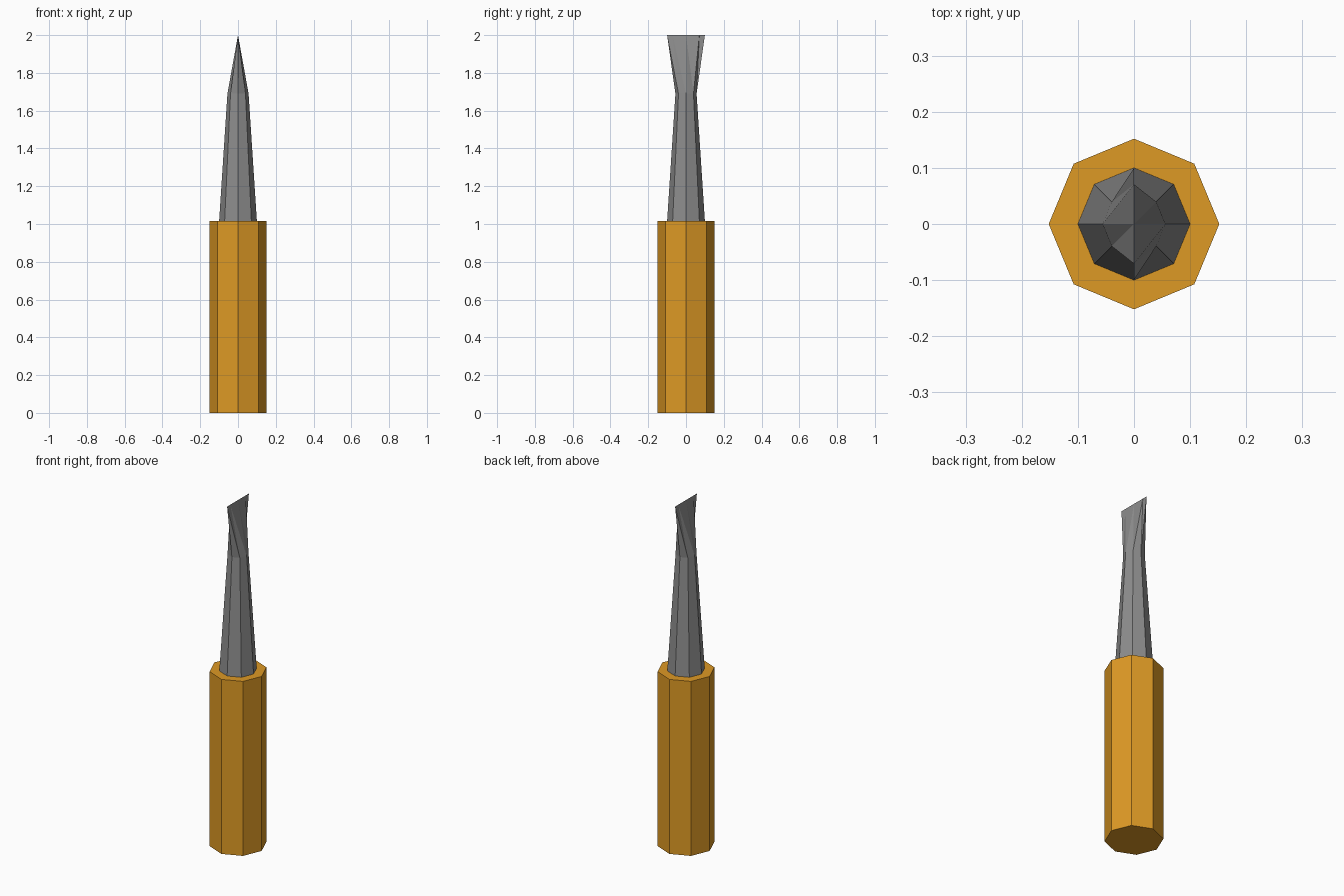
import bpy, bmesh
from math import cos, sin, tau

cube = bpy.data.objects.get("Cube")
if cube:
    bpy.data.objects.remove(cube)

SIDES = 8


def material(name, rgb):
    mat = bpy.data.materials.new(name)
    mat.use_nodes = True
    mat.diffuse_color = (*rgb, 1)
    mat.node_tree.nodes["Principled BSDF"].inputs["Base Color"].default_value = (*rgb, 1)
    return mat


def ring(bm, radius, z, squash=1):
    """Octagon with corners on the axes, optionally squashed in x."""
    return [bm.verts.new((squash * radius * cos(tau * i / SIDES),
                          radius * sin(tau * i / SIDES), z)) for i in range(SIDES)]


def bridge(bm, low, high, split=False):
    """Join two rings with quads, or with triangles where the quads twist."""
    for i in range(SIDES):
        j = (i + 1) % SIDES
        if split:
            bm.faces.new((low[i], low[j], high[i]))
            bm.faces.new((low[j], high[j], high[i]))
        else:
            bm.faces.new((low[i], low[j], high[j], high[i]))


def finish(bm, name, mat):
    mesh = bpy.data.meshes.new(name)
    bm.to_mesh(mesh)
    bm.free()
    mesh.materials.append(mat)
    bpy.context.collection.objects.link(bpy.data.objects.new(name, mesh))


HANDLE_TOP = 1.015

# Octagonal handle
bm = bmesh.new()
bottom, top = ring(bm, 0.152, 0), ring(bm, 0.152, HANDLE_TOP)
bridge(bm, bottom, top)
bm.faces.new(bottom[::-1])
bm.faces.new(top)
finish(bm, "handle", material("golden wood", (0.73, 0.32, 0.018)))

# Tapered shank flattening into a flared cutting edge
bm = bmesh.new()
base = ring(bm, 0.1, HANDLE_TOP)
neck = ring(bm, 0.056, 1.69)
edge = ring(bm, 0.1, 2.0, squash=0.001)
bridge(bm, base, neck)
bridge(bm, neck, edge, split=True)
bm.faces.new(edge)
finish(bm, "blade", material("grey steel", (0.265, 0.265, 0.265)))
